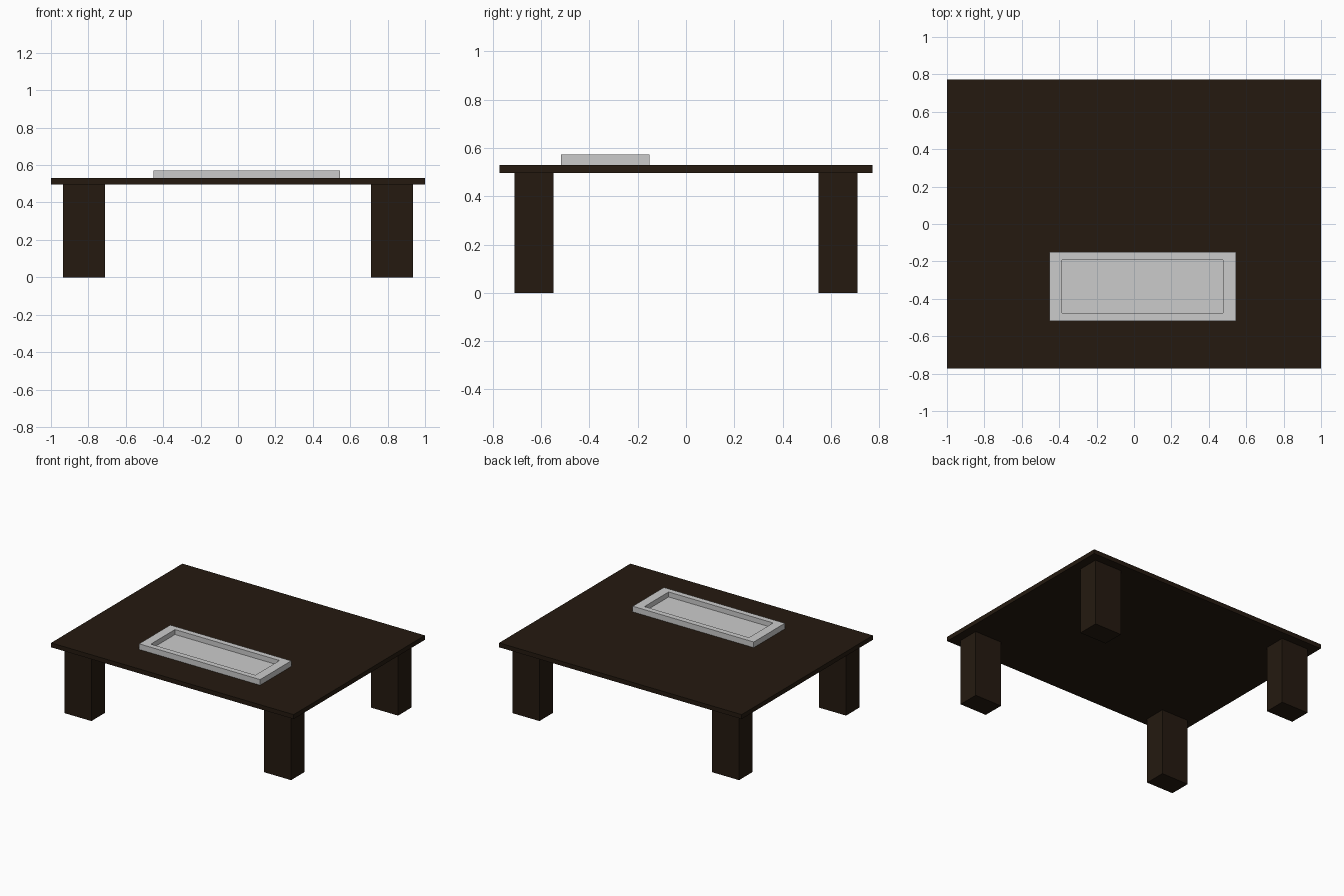
import bpy, bmesh

if "Cube" in bpy.data.objects:
    bpy.data.objects.remove(bpy.data.objects["Cube"])

wood = bpy.data.materials.new("dark_wood")
wood.diffuse_color = (0.018, 0.010, 0.005, 1)
wood.use_nodes = True
wood.node_tree.nodes["Principled BSDF"].inputs["Base Color"].default_value = wood.diffuse_color


def box(name, x, y, z, mat=None, recess=None):
    """Box from (min, max) ranges; recess = (scale_x, scale_y, depth) sinks the top face."""
    bm = bmesh.new()
    bmesh.ops.create_cube(bm, size=1)
    if recess:
        top = max(bm.faces, key=lambda f: f.calc_center_median().z)
        rim = bmesh.ops.extrude_discrete_faces(bm, faces=[top])["faces"][0]
        bmesh.ops.scale(bm, vec=(recess[0], recess[1], 1), verts=rim.verts)
        floor = bmesh.ops.extrude_discrete_faces(bm, faces=[rim])["faces"][0]
        bmesh.ops.translate(bm, vec=(0, 0, -recess[2] / (z[1] - z[0])), verts=floor.verts)
    bmesh.ops.scale(bm, vec=[r[1] - r[0] for r in (x, y, z)], verts=bm.verts)
    bmesh.ops.translate(bm, vec=[(r[0] + r[1]) / 2 for r in (x, y, z)], verts=bm.verts)
    bmesh.ops.recalc_face_normals(bm, faces=bm.faces)
    me = bpy.data.meshes.new(name)
    bm.to_mesh(me)
    bm.free()
    if mat:
        me.materials.append(mat)
    ob = bpy.data.objects.new(name, me)
    bpy.context.collection.objects.link(ob)
    return ob


# Table top
box("table_top", (-1, 1), (-0.773, 0.773), (0.497, 0.53), wood)

# Four block legs
for sx, side in ((-1, "left"), (1, "right")):
    for sy, end in ((-1, "front"), (1, "back")):
        x = sorted((sx * 0.712, sx * 0.935))
        y = sorted((sy * 0.55, sy * 0.71))
        box(f"{end}_{side}_leg", x, y, (0, 0.497), wood)

# Shallow serving tray with a raised rim
box("tray", (-0.453, 0.545), (-0.518, -0.151), (0.53, 0.572),
    recess=(0.864, 0.775, 0.037))
